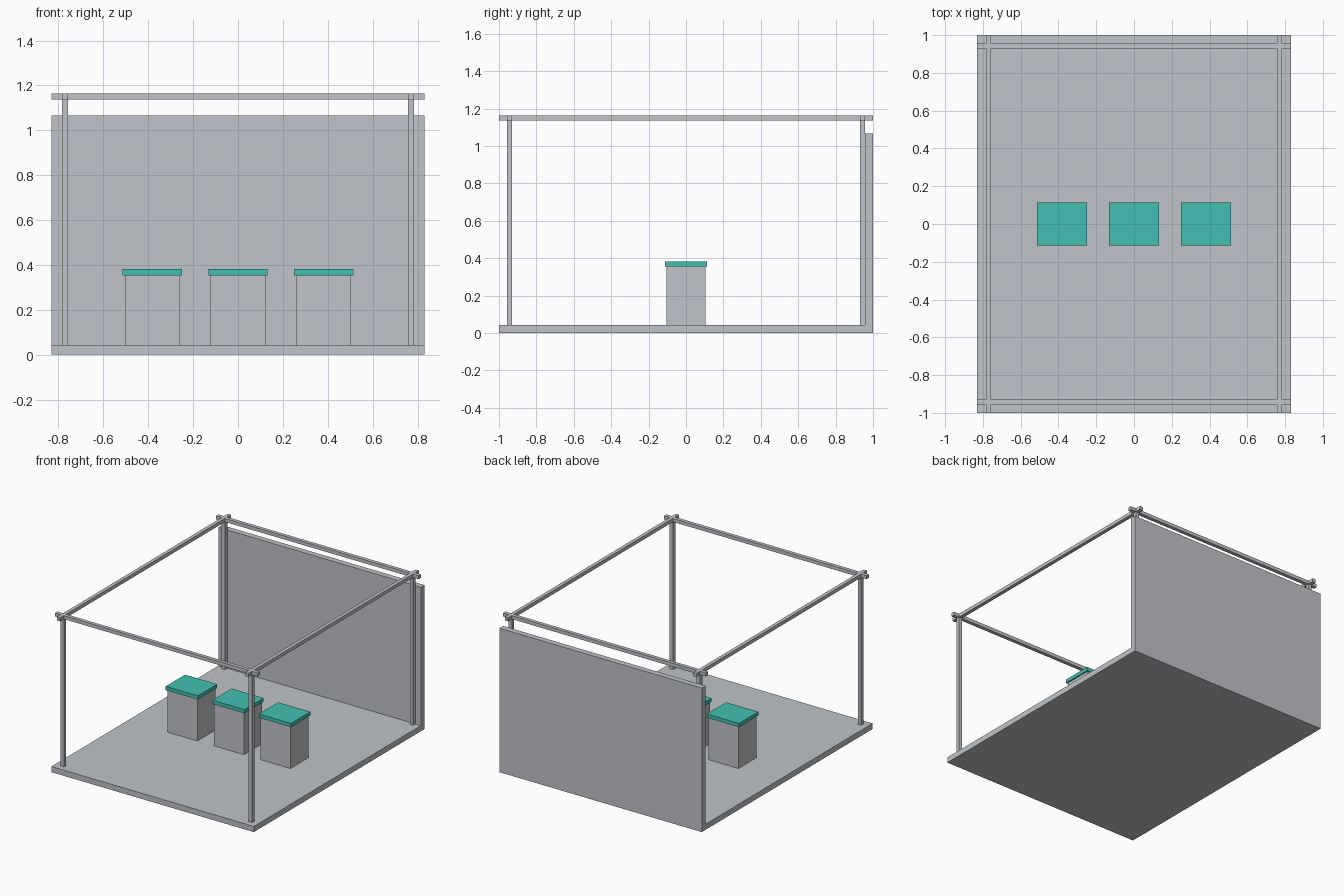
import bpy
import bmesh
from mathutils import Vector

if "Cube" in bpy.data.objects:
    bpy.data.objects.remove(bpy.data.objects["Cube"], do_unlink=True)


def make_material(name, colour):
    mat = bpy.data.materials.new(name)
    mat.use_nodes = True
    mat.diffuse_color = colour
    mat.node_tree.nodes["Principled BSDF"].inputs["Base Color"].default_value = colour
    return mat


grey = make_material("light grey", (0.53, 0.55, 0.58, 1))
teal = make_material("teal", (0.055, 0.53, 0.45, 1))


def box(name, low, high, mat):
    """Axis-aligned box between two corners."""
    low, high = Vector(low), Vector(high)
    bm = bmesh.new()
    bmesh.ops.create_cube(bm, size=1)
    bmesh.ops.scale(bm, vec=high - low, verts=bm.verts)
    bmesh.ops.translate(bm, vec=(low + high) / 2, verts=bm.verts)
    mesh = bpy.data.meshes.new(name)
    bm.to_mesh(mesh)
    bm.free()
    mesh.materials.append(mat)
    obj = bpy.data.objects.new(name, mesh)
    bpy.context.collection.objects.link(obj)
    return obj


HALF_X, HALF_Y = 0.83, 1.0
FLOOR, BEAM_LOW, BEAM_TOP = 0.042, 1.137, 1.163
POST_X, POST_Y, R = 0.771, 0.943, 0.0133

# Floor slab and back wall
box("floor", (-HALF_X, -HALF_Y, 0), (HALF_X, HALF_Y, FLOOR), grey)
box("back_wall", (-HALF_X, POST_Y + R, FLOOR), (HALF_X, HALF_Y, 1.067), grey)

# Corner posts
for side, sx in (("left", 1), ("right", -1)):
    for end, sy in (("front", -1), ("back", 1)):
        x, y = sx * POST_X, sy * POST_Y
        box(f"{end}_{side}_post", (x - R, y - R, FLOOR), (x + R, y + R, BEAM_LOW), grey)

# Overhead beams crossing at the corners
for end, sy in (("front", -1), ("back", 1)):
    y = sy * POST_Y
    box(f"{end}_beam", (-HALF_X, y - R, BEAM_LOW), (HALF_X, y + R, BEAM_TOP), grey)
for side, sx in (("left", 1), ("right", -1)):
    x = sx * POST_X
    box(f"{side}_beam", (x - R, -HALF_Y, BEAM_LOW), (x + R, HALF_Y, BEAM_TOP), grey)

# Row of pedestals with overhanging tops
for label, x in (("right", -0.382), ("middle", 0), ("left", 0.382)):
    box(f"{label}_pedestal", (x - 0.122, -0.105, FLOOR), (x + 0.122, 0.105, 0.354), grey)
    box(f"{label}_pedestal_top", (x - 0.132, -0.113, 0.354), (x + 0.132, 0.113, 0.382), teal)
